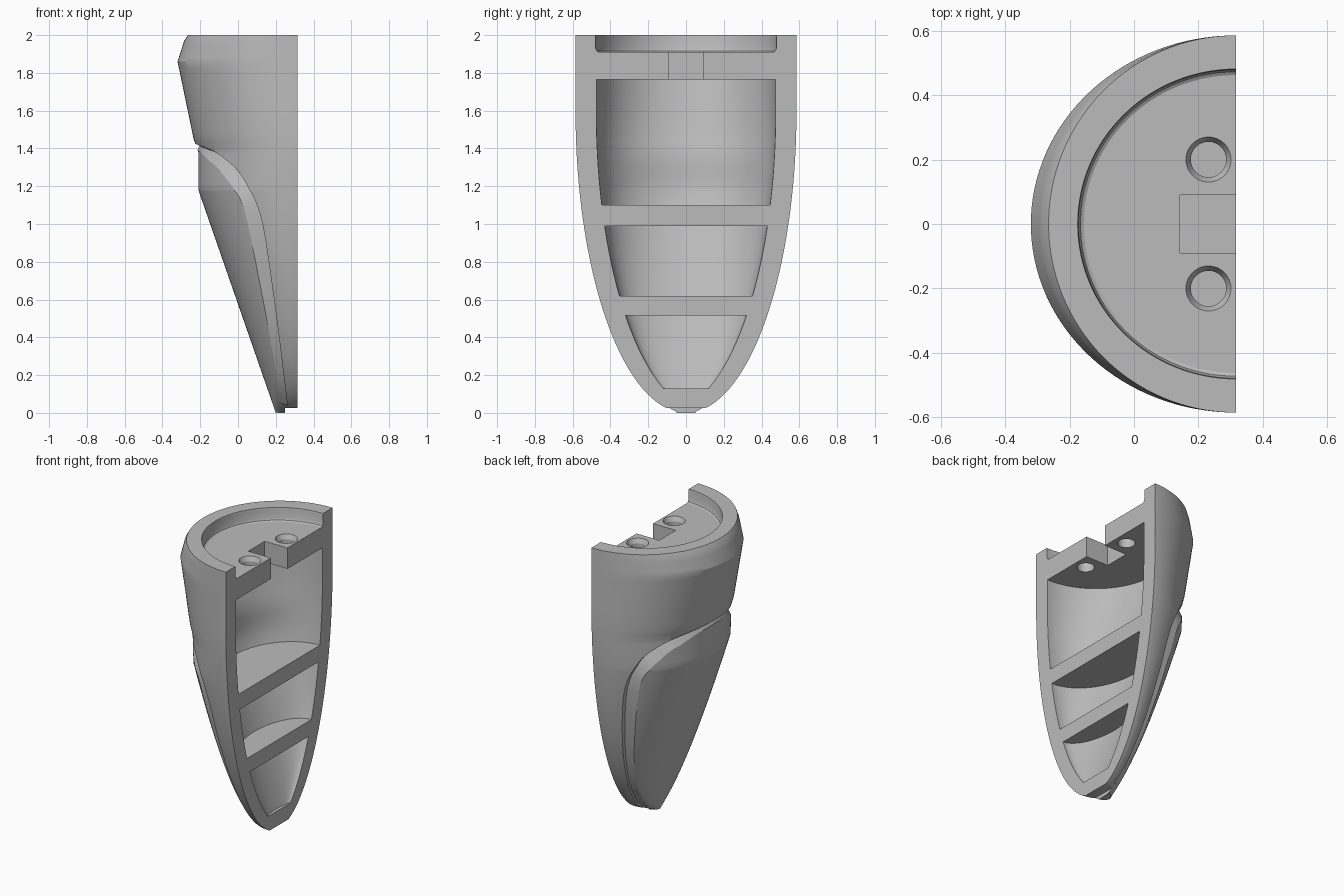
import bpy, bmesh, math
from mathutils import Vector

if "Cube" in bpy.data.objects:
    bpy.data.objects.remove(bpy.data.objects["Cube"], do_unlink=True)

BACK = 0.316          # plane of the flat open side
FRONT = [(0, .2), (1.18, -.21), (1.38, -.21), (1.45, -.235), (1.86, -.32), (1.97, -.285), (2, -.265)]
GROOVE = [(.04, 27), (.4, 25), (.7, 25), (1.0, 25), (1.15, 28.5), (1.27, 37), (1.36, 52), (1.4, 70), (1.415, 90)]
BAND = [(0, .025), (1, .1), (1.3, .08), (1.415, .04)]


def lerp_table(table, v):
    """Linear lookup in (key, value) pairs."""
    for (a, p), (b, q) in zip(table, table[1:]):
        if v <= b:
            return p + (q - p) * max(v - a, 0) / (b - a)
    return table[-1][1]


def width(z):
    u = max(1.6 - z, 0) / 1.6
    return max(.06, .585 * math.sqrt(max(0, 1 - u * u)))


def depth(z):
    return BACK - lerp_table(FRONT, z)


def make_object(name, bm):
    bmesh.ops.recalc_face_normals(bm, faces=bm.faces)
    mesh = bpy.data.meshes.new(name)
    bm.to_mesh(mesh)
    bm.free()
    ob = bpy.data.objects.new(name, mesh)
    bpy.context.collection.objects.link(ob)
    return ob


def skin(name, rings):
    """Closed solid through a list of equal closed rings."""
    bm = bmesh.new()
    loops = [[bm.verts.new(p) for p in ring] for ring in rings]
    n = len(loops[0])
    for a, b in zip(loops, loops[1:]):
        for i in range(n):
            j = (i + 1) % n
            bm.faces.new((a[i], a[j], b[j], b[i]))
    bm.faces.new(loops[0])
    bm.faces.new(loops[-1])
    return make_object(name, bm)


def half_loft(name, rows, pad=0, steps=64):
    """Stack of half ellipses given as (z, half width, depth)."""
    rings = []
    for z, w, d in rows:
        arc = [math.pi * i / steps for i in range(steps + 1)]
        ring = [(BACK - d * math.sin(t), w * math.cos(t), z) for t in arc]
        if pad:
            ring = [(BACK + pad, w, z)] + ring + [(BACK + pad, -w, z)]
        rings.append(ring)
    return skin(name, rings)


def box(name, lo, hi):
    corners = [(lo[0], lo[1]), (hi[0], lo[1]), (hi[0], hi[1]), (lo[0], hi[1])]
    return skin(name, [[(x, y, z) for x, y in corners] for z in (lo[2], hi[2])])


def cut(target, cutter):
    mod = target.modifiers.new("cut", 'BOOLEAN')
    mod.operation, mod.solver, mod.object = 'DIFFERENCE', 'EXACT', cutter
    bpy.context.view_layer.objects.active = target
    bpy.ops.object.modifier_apply(modifier=mod.name)
    bpy.data.objects.remove(cutter, do_unlink=True)


# Tapered half-round outer body
levels = sorted({z for z, _ in FRONT} | {2 * (i / 50) ** 1.5 for i in range(50)})
body = half_loft("bracket_body", [(z, width(z), depth(z)) for z in levels])

# V-shaped groove outlining the raised front panel
half_path = []
for (z0, a0), (z1, a1) in zip(GROOVE, GROOVE[1:]):
    half_path += [(z0 + (z1 - z0) * k / 6, a0 + (a1 - a0) * k / 6) for k in range(6)]
half_path.append(GROOVE[-1])
for _ in range(6):
    half_path = [half_path[0]] + [tuple((a + 2 * b + c) / 4 for a, b, c in zip(*trio))
                 for trio in zip(half_path, half_path[1:], half_path[2:])] + [half_path[-1]]
path = half_path + [(z, 180 - a) for z, a in reversed(half_path[:-1])]
points, normals = [], []
for z, a in path:
    s, c = math.sin(math.radians(a)), math.cos(math.radians(a))
    points.append(Vector((BACK - depth(z) * s, width(z) * c, z)))
    normals.append(Vector((-s / depth(z), c / width(z), 0)).normalized())
rings = []
for i, (p, n) in enumerate(zip(points, normals)):
    t = points[min(i + 1, len(points) - 1)] - points[max(i - 1, 0)]
    side = t.cross(n).normalized()
    deep = .5 * lerp_table(BAND, p.z)
    deep = min(deep, .04)
    band = lerp_table(BAND, p.z)
    rings.append([p - side * .03 + n * .04, p - n * deep, p + side * band * 1.5 + n * deep * .5])
cut(body, skin("groove_cutter", rings))

# Step under the back rim
cut(body, box("step_cutter", (.25, -.5, -.1), (.5, .5, .025)))

# Three pockets separated by shelves
for low, high in ((.13, .515), (.62, .99), (1.1, 1.765)):
    zs = [low + (high - low) * i / 10 for i in range(11)]
    rows = [(z, width(z) - .11, max(depth(z) - .14, .02)) for z in zs]
    if high > 1.5:
        rows = [(z, w, min(d, .49)) for z, w, d in rows]
    cut(body, half_loft("pocket_cutter", rows, pad=.05))

# Round recess in the top with a soft bottom edge
rows = [(1.91, .462, .472), (1.916, .472, .482), (1.93, .478, .488),
        (1.985, .478, .488), (2.05, .49, .5)]
cut(body, half_loft("recess_cutter", rows, pad=.05))

# Notch and two countersunk screw holes through the top shelf
cut(body, box("notch_cutter", (.142, -.09, 1.7), (.4, .09, 1.95)))
for y in (-.2, .2):
    rows = [(1.7, .055), (1.88, .055), (1.91, .07), (1.95, .07)]
    ring = [2 * math.pi * i / 32 for i in range(32)]
    cut(body, skin("hole_cutter", [[(.231 + r * math.cos(t), y + r * math.sin(t), z)
                                    for t in ring] for z, r in rows]))

# Single grey finish
grey = bpy.data.materials.new("light_grey")
grey.use_nodes = True
colour = (.5, .5, .5, 1)
grey.diffuse_color = colour
grey.node_tree.nodes["Principled BSDF"].inputs["Base Color"].default_value = colour
body.data.materials.clear()
body.data.materials.append(grey)

bpy.ops.object.select_all(action='DESELECT')
body.select_set(True)
bpy.context.view_layer.objects.active = body
bpy.ops.object.shade_smooth_by_angle(angle=math.radians(25))
